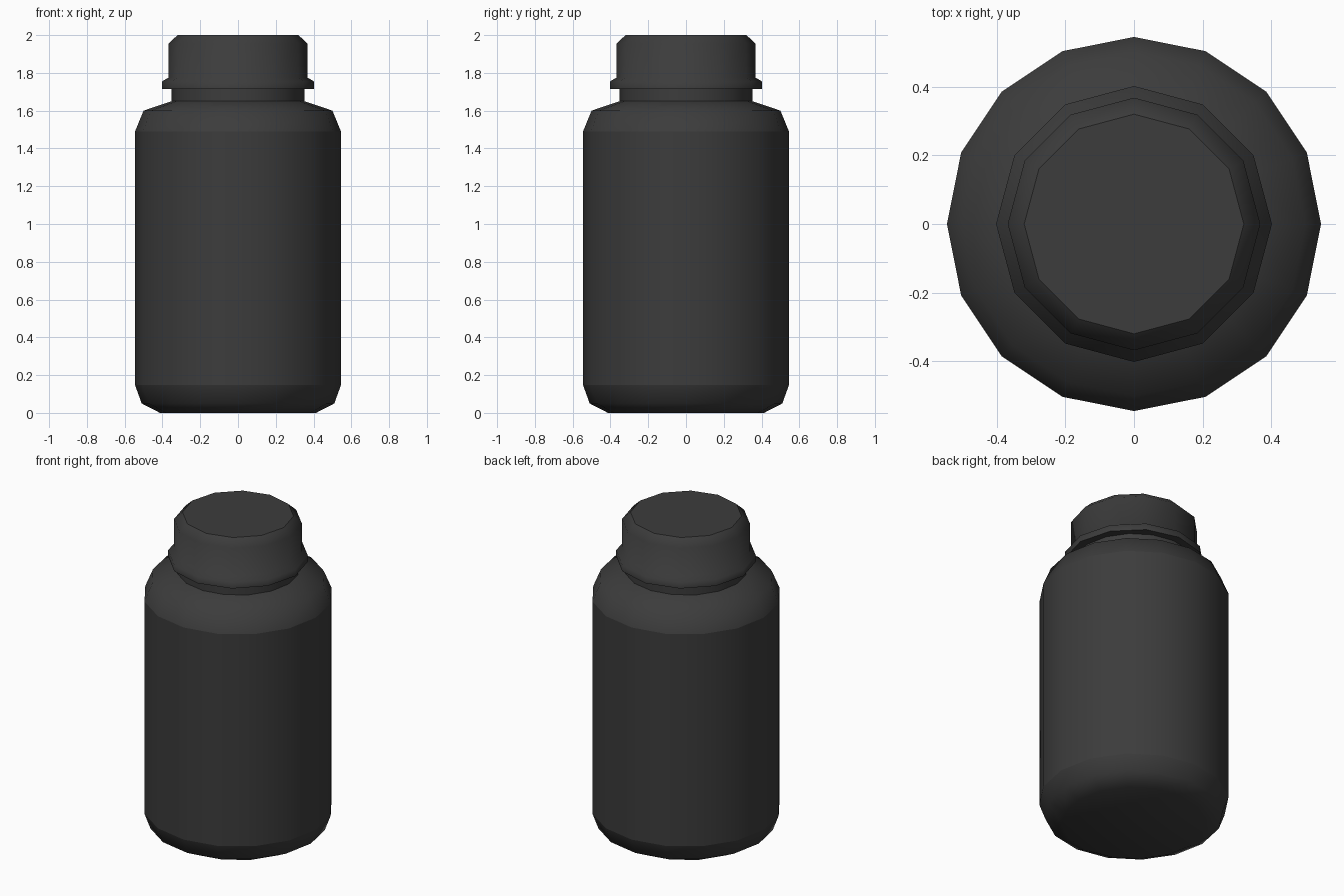
import bpy, bmesh
from math import cos, sin, pi

if "Cube" in bpy.data.objects:
    bpy.data.objects.remove(bpy.data.objects["Cube"])

dark = bpy.data.materials.new("dark_plastic")
dark.diffuse_color = (0.045, 0.045, 0.045, 1)
dark.use_nodes = True
dark.node_tree.nodes["Principled BSDF"].inputs["Base Color"].default_value = dark.diffuse_color


def lathe(name, profile, sides, sharp, cap_bottom=False, cap_top=False):
    """Revolve (radius, z) points around z; 'sharp' lists hard-edged ring indices."""
    bm = bmesh.new()
    rings = [[bm.verts.new((r * cos(2 * pi * i / sides), r * sin(2 * pi * i / sides), z))
              for i in range(sides)] for r, z in profile]
    for a, b in zip(rings, rings[1:]):
        for i in range(sides):
            j = (i + 1) % sides
            bm.faces.new((a[i], a[j], b[j], b[i])).smooth = True
    if cap_bottom:
        bm.faces.new(rings[0][::-1]).smooth = True
    if cap_top:
        bm.faces.new(rings[-1]).smooth = True
    for k in sharp:
        for i in range(sides):
            bm.edges.get((rings[k][i], rings[k][(i + 1) % sides])).smooth = False
    mesh = bpy.data.meshes.new(name)
    bm.to_mesh(mesh)
    bm.free()
    mesh.materials.append(dark)
    obj = bpy.data.objects.new(name, mesh)
    bpy.context.collection.objects.link(obj)
    return obj


# Jar: rounded base, label wall, sloped shoulder and neck
lathe("jar_body",
      [(0.413, 0.0), (0.51, 0.05), (0.545, 0.147), (0.545, 1.49),
       (0.50, 1.60), (0.352, 1.65), (0.352, 1.72)],
      16, sharp=(2, 3, 5), cap_bottom=True)

# Screw lid: flared tamper rim, straight wall, chamfered top
lathe("lid",
      [(0.345, 1.715), (0.402, 1.715), (0.402, 1.755), (0.368, 1.775),
       (0.368, 1.955), (0.32, 2.0)],
      12, sharp=(1, 5), cap_top=True)
